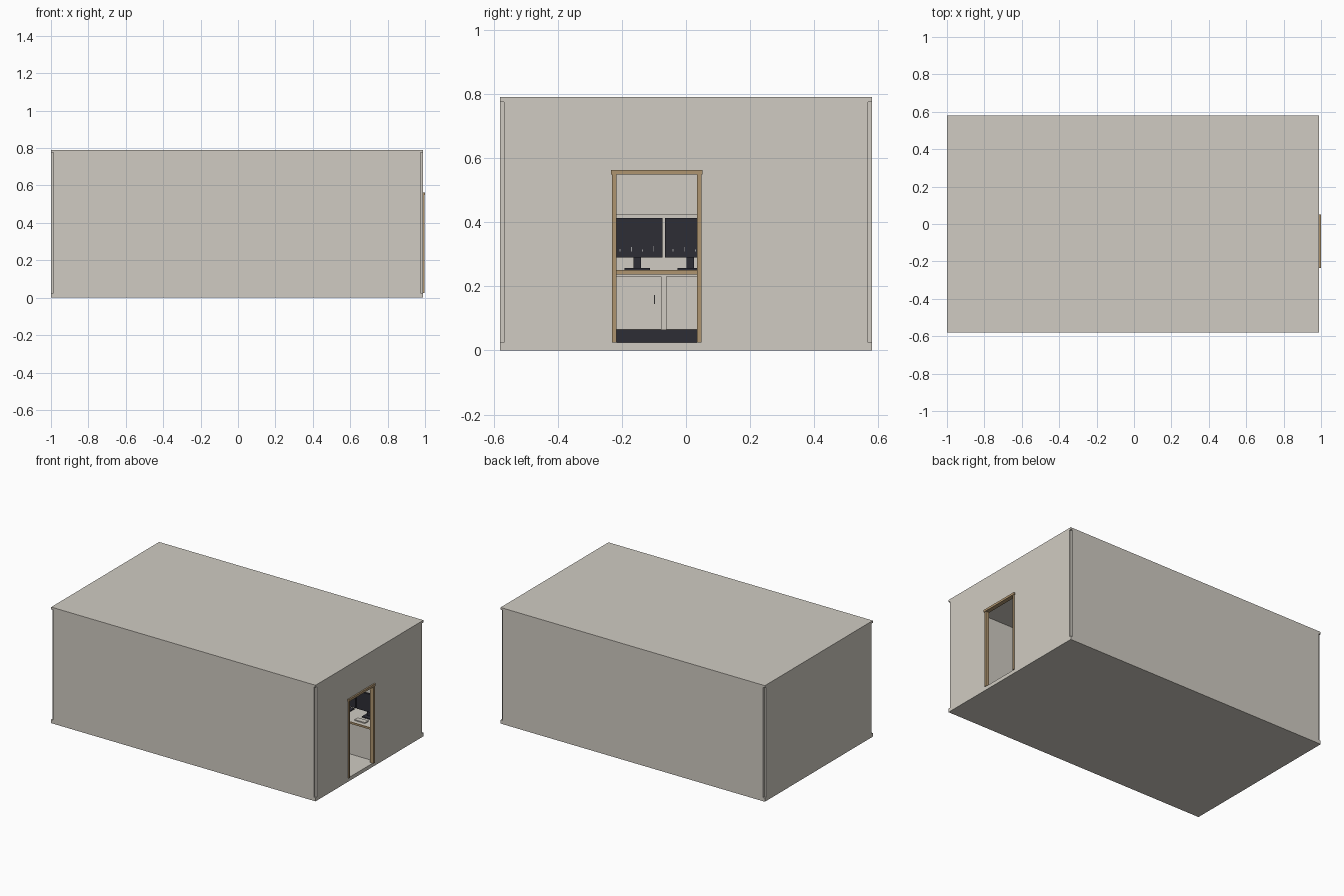
import bpy, bmesh

if "Cube" in bpy.data.objects:
    bpy.data.objects.remove(bpy.data.objects["Cube"])


def mat(name, rgb):
    m = bpy.data.materials.new(name)
    m.diffuse_color = (*rgb, 1)
    m.use_nodes = True
    m.node_tree.nodes["Principled BSDF"].inputs["Base Color"].default_value = m.diffuse_color
    return m


PALE = mat("pale_plaster", (0.63, 0.60, 0.54))
WOOD = mat("oak_wood", (0.43, 0.30, 0.16))
DARK = mat("charcoal", (0.026, 0.026, 0.035))
METAL = mat("grey_metal", (0.35, 0.35, 0.35))


def boxes(name, material, spans):
    """One object from boxes given as (x0, x1, y0, y1, z0, z1)."""
    bm = bmesh.new()
    for x0, x1, y0, y1, z0, z1 in spans:
        verts = bmesh.ops.create_cube(bm, size=1)["verts"]
        for v in verts:
            v.co.x = x1 if v.co.x > 0 else x0
            v.co.y = y1 if v.co.y > 0 else y0
            v.co.z = z1 if v.co.z > 0 else z0
    me = bpy.data.meshes.new(name)
    bm.to_mesh(me)
    bm.free()
    me.materials.append(material)
    ob = bpy.data.objects.new(name, me)
    bpy.context.collection.objects.link(ob)
    return ob


# Room shell: slabs and walls, with small notches at the corners
X0, X1, Y, T = -1.0, 0.99, 0.58, 0.013
Z0, Z1 = 0.025, 0.775
D0, D1, DH = -0.225, 0.042, 0.555       # doorway
boxes("floor_slab", PALE, [(X0, X1, -Y, Y, 0, Z0)])
boxes("ceiling_slab", PALE, [(X0, X1, -Y, Y, Z1, 0.79)])
boxes("front_wall", PALE, [(X0 + T, X1 - T, -Y, -Y + T, Z0, Z1)])
boxes("back_wall", PALE, [(X0 + T, X1 - T, Y - T, Y, Z0, Z1)])
boxes("left_wall", PALE, [(X0, X0 + T, -Y + T, Y - T, Z0, Z1)])
boxes("door_wall_front", PALE, [(X1 - T, X1, -Y + T, D0, Z0, Z1)])
boxes("door_wall_back", PALE, [(X1 - T, X1, D1, Y - T, Z0, Z1)])
boxes("door_wall_header", PALE, [(X1 - T, X1, D0, D1, DH, Z1)])

# Door frame
FX0, FX1 = X1 - T - 0.006, 0.997
boxes("door_frame", WOOD, [
    (FX0, FX1, -0.231, -0.217, Z0, 0.548),
    (FX0, FX1, 0.034, 0.048, Z0, 0.548),
    (FX0, 1.0, -0.234, 0.051, 0.548, 0.563)])

# Workbench along the left wall, facing the door
BX0, BX1, BY = X0 + T, -0.79, Y - T
boxes("left_bench_plinth", DARK, [(BX0, BX1 - 0.025, -BY, BY, Z0, 0.063)])
boxes("left_bench_carcass", PALE, [(BX0, BX1 - 0.016, -BY, BY, 0.063, 0.237)])
boxes("left_bench_top", PALE, [(BX0, BX1 - 0.006, -BY, BY, 0.237, 0.25)])
boxes("left_bench_edge", WOOD, [(BX1 - 0.006, BX1, -BY, BY, 0.237, 0.25)])
boxes("left_bench_divider", PALE, [(BX0, BX0 + 0.014, -BY, BY, 0.25, 0.425)])

PITCH = 0.165
doors, handles, screens, stands, keyboards, marks = [], [], [], [], [], []
for i in range(-2, 4):
    c = -0.152 + PITCH * i                # station centre
    doors.append((BX1 - 0.016, BX1 - 0.008, c - 0.075, c + 0.075, 0.065, 0.23))
    handles.append((BX1 - 0.008, BX1 - 0.002, c + 0.052, c + 0.056, 0.145, 0.172))
    screens.append((-0.925, -0.91, c - 0.079, c + 0.079, 0.29, 0.413))
    stands.append((-0.945, -0.925, c - 0.012, c + 0.012, 0.256, 0.34))
    stands.append((-0.96, -0.89, c - 0.03, c + 0.03, 0.25, 0.256))
    keyboards.append((-0.865, -0.83, c - 0.04, c + 0.04, 0.25, 0.257))
    for k, h in enumerate((0.008, 0.014, 0.006, 0.018)):
        y = c - 0.055 + 0.035 * k
        marks.append((-0.91, -0.909, y, y + 0.003, 0.308, 0.308 + h))
boxes("left_cabinet_doors", PALE, doors)
boxes("left_cabinet_handles", METAL, handles)
boxes("left_monitors", DARK, screens)
boxes("left_monitor_stands", DARK, stands)
boxes("left_keyboards", DARK, keyboards)
boxes("screen_marks", METAL, marks)

# Long desk beside the doorway, facing the front
SX0, SX1, SY0, SY1 = -0.45, X1 - T, 0.055, 0.25
boxes("long_desk_panel", PALE, [(SX0, SX1, SY0 + 0.01, SY0 + 0.022, Z0, 0.237),
                                (SX0, SX0 + 0.012, SY0 + 0.022, SY1, Z0, 0.237)])
boxes("long_desk_top", PALE, [(SX0, SX1, SY0 + 0.006, SY1, 0.237, 0.25)])
boxes("long_desk_edge", WOOD, [(SX0, SX1, SY0, SY0 + 0.006, 0.237, 0.25)])
screens, stands, keyboards = [], [], []
for i in range(8):
    c = SX1 - 0.12 - PITCH * i
    screens.append((c - 0.079, c + 0.079, 0.165, 0.18, 0.29, 0.413))
    stands.append((c - 0.012, c + 0.012, 0.18, 0.2, 0.256, 0.34))
    stands.append((c - 0.03, c + 0.03, 0.15, 0.22, 0.25, 0.256))
    keyboards.append((c - 0.04, c + 0.04, 0.085, 0.12, 0.25, 0.257))
boxes("long_desk_monitors", DARK, screens)
boxes("long_desk_monitor_stands", DARK, stands)
boxes("long_desk_keyboards", PALE, keyboards)
